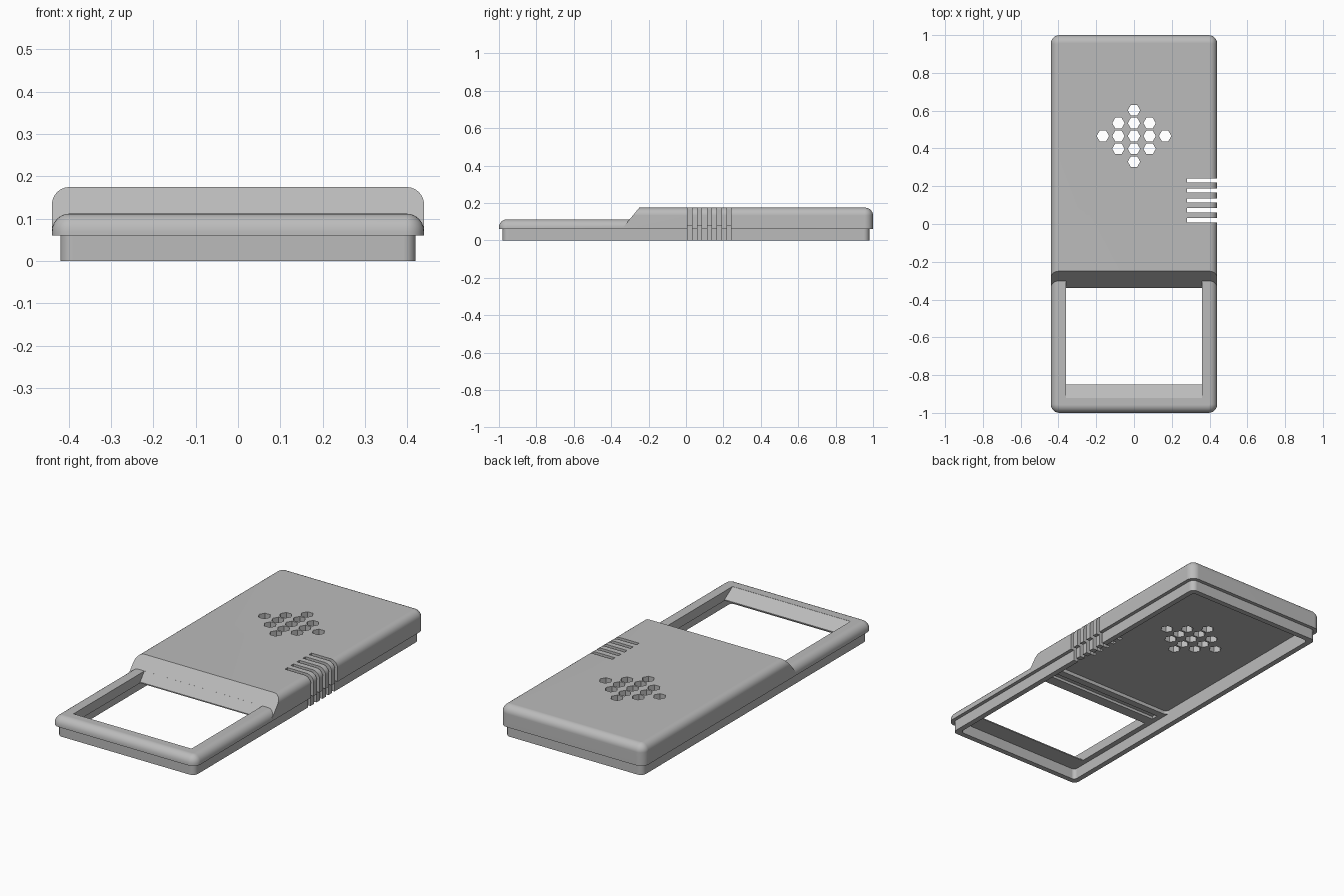
import bpy, bmesh, math

if "Cube" in bpy.data.objects:
    bpy.data.objects.remove(bpy.data.objects["Cube"], do_unlink=True)

grey = bpy.data.materials.new("plain grey")
grey.use_nodes = True
grey.diffuse_color = (0.5, 0.5, 0.5, 1)
grey.node_tree.nodes["Principled BSDF"].inputs["Base Color"].default_value = (0.5, 0.5, 0.5, 1)


def finish(bm, name):
    bmesh.ops.recalc_face_normals(bm, faces=bm.faces)
    mesh = bpy.data.meshes.new(name)
    bm.to_mesh(mesh)
    bm.free()
    mesh.materials.append(grey)
    obj = bpy.data.objects.new(name, mesh)
    bpy.context.collection.objects.link(obj)
    return obj


def box(name, x, y, z, corner=0, top=0):
    """Box from ranges, with rounded upright corners and a rounded top rim."""
    bm = bmesh.new()
    bmesh.ops.create_cube(bm, size=1)
    for v in bm.verts:
        for i, (lo, hi) in enumerate((x, y, z)):
            v.co[i] = hi if v.co[i] > 0 else lo
    if corner:
        upright = [e for e in bm.edges if abs(e.verts[0].co.z - e.verts[1].co.z) > 1e-4]
        bmesh.ops.bevel(bm, geom=upright, offset=corner, segments=6, profile=0.5, affect='EDGES')
    if top:
        rim = [e for e in bm.edges if all(v.co.z > z[1] - 1e-5 for v in e.verts)]
        bmesh.ops.bevel(bm, geom=rim, offset=top, segments=6, profile=0.5, affect='EDGES')
    return finish(bm, name)


def prism(name, points, vec):
    """Extrude a flat outline along a vector."""
    bm = bmesh.new()
    face = bm.faces.new([bm.verts.new(p) for p in points])
    out = bmesh.ops.extrude_face_region(bm, geom=[face])
    bmesh.ops.translate(bm, vec=vec,
                        verts=[g for g in out["geom"] if isinstance(g, bmesh.types.BMVert)])
    return finish(bm, name)


def side_prism(name, half, outline):
    return prism(name, [(-half, y, z) for y, z in outline], (2 * half, 0, 0))


def boolean(target, other, operation):
    mod = target.modifiers.new("cut", 'BOOLEAN')
    mod.operation = operation
    mod.solver = 'EXACT'
    mod.object = other
    bpy.context.view_layer.update()
    graph = bpy.context.evaluated_depsgraph_get()
    mesh = bpy.data.meshes.new_from_object(target.evaluated_get(graph))
    target.modifiers.clear()
    target.data = mesh
    bpy.data.objects.remove(other, do_unlink=True)


# Raised rear body, ending in a slope
cover = box("cover_shell", (-0.44, 0.44), (-1, 1), (0.06, 0.175), 0.045, 0.042)
slope_low, slope_high = (-0.394, 0), (-0.229, 0.2)
boolean(cover, side_prism("slope_cutter", 0.6,
        [(-1.2, 0), slope_low, slope_high, (-1.2, 0.2)]), 'DIFFERENCE')

# Low front frame and the inset lip below
boolean(cover, box("front_frame", (-0.44, 0.44), (-1, 0.5), (0.06, 0.112), 0.045, 0.042), 'UNION')
boolean(cover, box("lower_lip", (-0.42, 0.42), (-0.98, 0.98), (0, 0.07), 0.03), 'UNION')

# Hollow underside with a deeper rear bay and a groove behind the window
boolean(cover, box("lip_cavity", (-0.39, 0.39), (-0.95, 0.95), (-0.1, 0.06), 0.02), 'DIFFERENCE')
boolean(cover, box("rear_bay", (-0.39, 0.39), (-0.2, 0.95), (-0.1, 0.08), 0.02), 'DIFFERENCE')
boolean(cover, box("groove", (-0.36, 0.36), (-0.28, -0.24), (-0.1, 0.075)), 'DIFFERENCE')

# Window with sloping front and rear edges
boolean(cover, side_prism("window_cutter", 0.36,
        [(-0.92, 0.2), (-0.92, 0.111), (-0.85, 0.066), (-0.85, -0.1),
         (-0.34, -0.1), (-0.34, 0.066), slope_high]), 'DIFFERENCE')

# Hexagonal speaker holes in a diamond
for column in range(-2, 3):
    count = 5 - 2 * abs(column)
    for row in range(count):
        cx = column * 0.0825
        cy = 0.466 + (row - (count - 1) / 2) * 0.068
        ring = [(cx + 0.033 * math.cos(k * math.pi / 3),
                 cy + 0.033 * math.sin(k * math.pi / 3), -0.1) for k in range(6)]
        boolean(cover, prism("hole_cutter", ring, (0, 0, 0.4)), 'DIFFERENCE')

# Grip slots through the left side
for i in range(5):
    y = 0.02 + i * 0.0525
    boolean(cover, box("slot_cutter", (0.28, 0.6), (y - 0.011, y + 0.011), (-0.1, 0.3)), 'DIFFERENCE')

# Smooth rounded rims, crisp edges elsewhere
bpy.ops.object.select_all(action='DESELECT')
cover.select_set(True)
bpy.context.view_layer.objects.active = cover
bpy.ops.object.shade_smooth_by_angle(angle=math.radians(30))
weighted = cover.modifiers.new("even_shading", 'WEIGHTED_NORMAL')
weighted.keep_sharp = True
